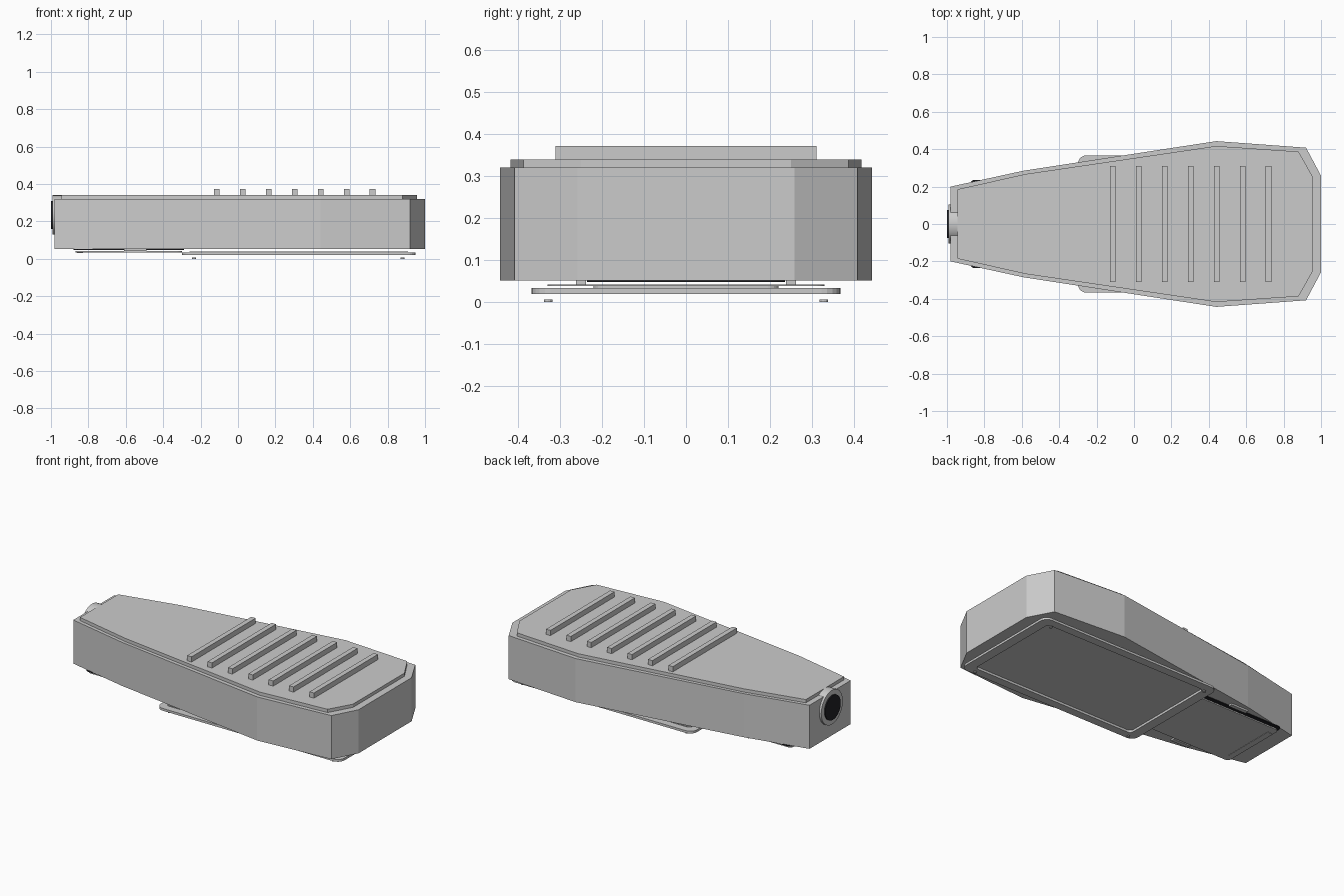
import bpy, bmesh, math
from mathutils import Matrix

if "Cube" in bpy.data.objects:
    bpy.data.objects.remove(bpy.data.objects["Cube"])

black = bpy.data.materials.new("black_rubber")
black.diffuse_color = (0.015, 0.015, 0.018, 1)
black.use_nodes = True
black.node_tree.nodes["Principled BSDF"].inputs["Base Color"].default_value = black.diffuse_color


def finish(name, bm, mat=None):
    bmesh.ops.recalc_face_normals(bm, faces=bm.faces)
    me = bpy.data.meshes.new(name)
    bm.to_mesh(me)
    bm.free()
    ob = bpy.data.objects.new(name, me)
    bpy.context.collection.objects.link(ob)
    if mat:
        me.materials.append(mat)
    return ob


def prism(name, outline, z0, z1, mat=None, hole=None):
    """Extruded outline, optionally with a matching hole outline."""
    bm = bmesh.new()
    loops = [[[bm.verts.new((x, y, z)) for x, y in pts] for z in (z0, z1)]
             for pts in ([outline, hole] if hole else [outline])]
    n = len(outline)

    def bridge(a, b):
        for i in range(n):
            j = (i + 1) % n
            bm.faces.new((a[i], a[j], b[j], b[i]))
    for low, high in loops:
        bridge(low, high)
    if hole:
        bridge(loops[0][0], loops[1][0])
        bridge(loops[0][1], loops[1][1])
    else:
        bm.faces.new(loops[0][0])
        bm.faces.new(loops[0][1])
    return finish(name, bm, mat)


def rounded(x0, x1, hy, r, seg=5):
    pts = []
    for cx, cy, a0 in ((x1 - r, hy - r, 0), (x0 + r, hy - r, 90),
                       (x0 + r, r - hy, 180), (x1 - r, r - hy, 270)):
        for i in range(seg + 1):
            a = math.radians(a0 + 90 * i / seg)
            pts.append((cx + r * math.cos(a), cy + r * math.sin(a)))
    return pts


def mirrored(half):
    return half + [(x, -y) for x, y in reversed(half)]


def box(name, x0, x1, y0, y1, z0, z1, mat=None):
    return prism(name, [(x0, y0), (x1, y0), (x1, y1), (x0, y1)], z0, z1, mat)


def cylinder(name, r, depth, matrix, mat=None, seg=32):
    bm = bmesh.new()
    bmesh.ops.create_cone(bm, cap_ends=True, segments=seg, radius1=r, radius2=r,
                          depth=depth, matrix=matrix)
    return finish(name, bm, mat)


# Tapered housing and raised lid
prism("housing", mirrored([(-0.98, 0.2), (-0.59, 0.285), (0.44, 0.443),
                           (0.92, 0.408), (1.0, 0.258)]), 0.052, 0.32)
prism("lid", mirrored([(-0.945, 0.185), (-0.58, 0.267), (0.44, 0.417),
                       (0.88, 0.387), (0.957, 0.25)]), 0.32, 0.34)

# Cooling ribs
for i in range(7):
    x = -0.113 + i * 0.1387
    box(f"cooling_rib_{i + 1}", x - 0.015, x + 0.015, -0.311, 0.311, 0.338, 0.372)

# Pole socket at the narrow end
turn = Matrix.Rotation(math.pi / 2, 4, 'Y')
for name, r, x0, x1, mat in (("socket_collar", 0.105, -0.993, -0.945, None),
                             ("socket_bore", 0.075, -1.0, -0.95, black)):
    ob = cylinder(name, r, x1 - x0,
                  Matrix.Translation(((x0 + x1) / 2, 0, 0.235)) @ turn, mat)
    ob.data.shade_smooth()
    ob.data.set_sharp_from_angle(angle=math.radians(30))

# Lamp frame, glass and corner screws underneath
prism("lamp_frame", rounded(-0.3, 0.95, 0.367, 0.045), 0.02, 0.034,
      hole=rounded(-0.24, 0.89, 0.315, 0.025))
prism("lamp_glass", rounded(-0.26, 0.91, 0.33, 0.025), 0.038, 0.042)
for i, x in enumerate((-0.235, 0.88)):
    for j, y in enumerate((-0.328, 0.328)):
        cylinder(f"frame_screw_{i * 2 + j + 1}", 0.01, 0.006,
                 Matrix.Translation((x, y, 0.003)), seg=12)

# Service door with gasket, side latches and end strip
prism("door_gasket", rounded(-0.88, -0.29, 0.236, 0.03), 0.048, 0.053, black)
prism("service_door", rounded(-0.87, -0.3, 0.22, 0.025), 0.034, 0.042)
box("door_end_strip", -0.86, -0.83, -0.17, 0.17, 0.032, 0.035)
for side, s in (("left", -1), ("right", 1)):
    box(f"door_latch_{side}", -0.61, -0.49, s * 0.25 - 0.012, s * 0.25 + 0.012,
        0.041, 0.054)
